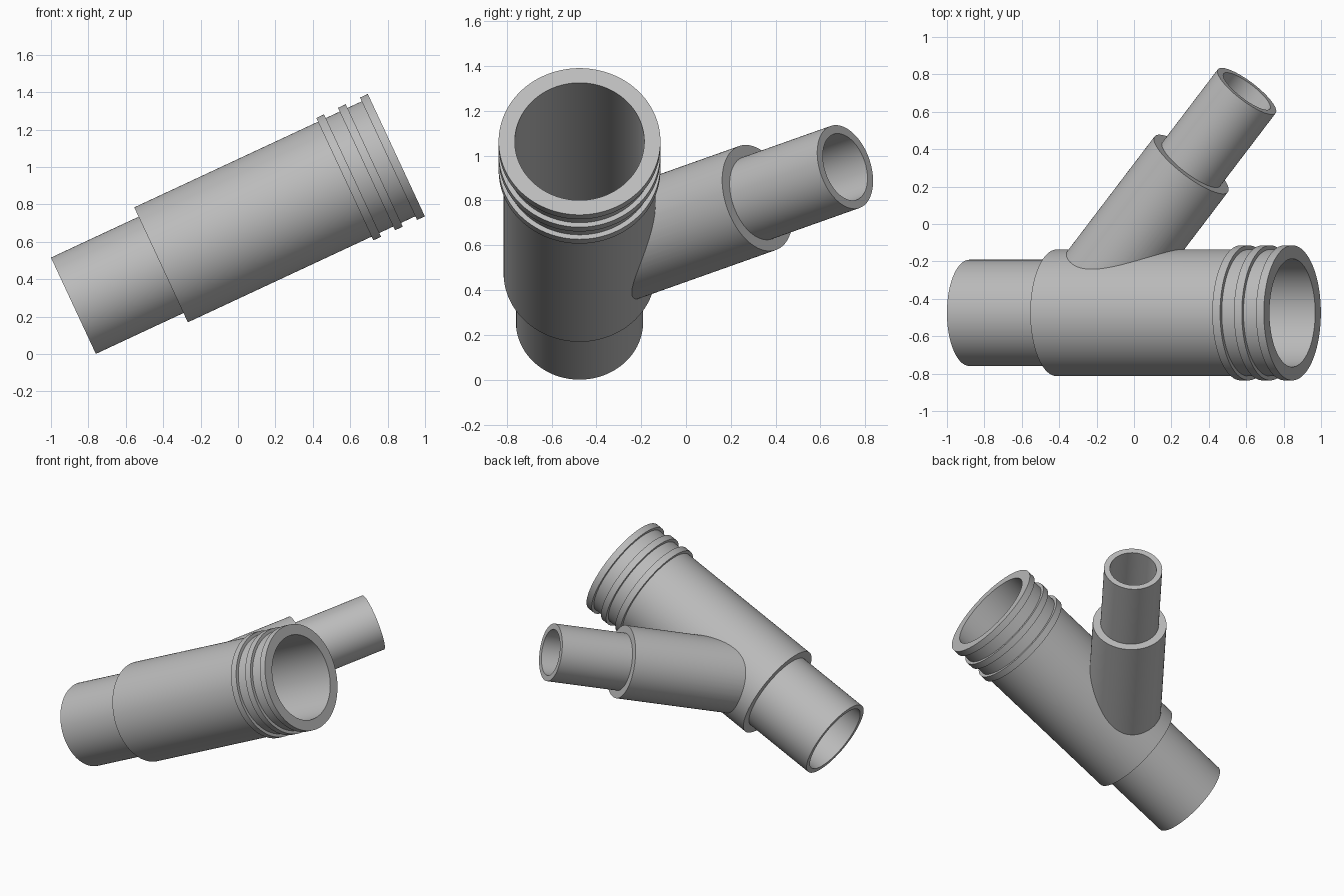
import bpy, bmesh, math
from mathutils import Vector

SEGMENTS = 128
cube = bpy.data.objects.get("Cube")
if cube:
    bpy.data.objects.remove(cube, do_unlink=True)

grey = bpy.data.materials.new("plain grey")
grey.use_nodes = True
colour = (0.5, 0.5, 0.5, 1)
grey.diffuse_color = colour
grey.node_tree.nodes["Principled BSDF"].inputs["Base Color"].default_value = colour


def turned(name, origin, direction, profile):
    """Closed solid turned about an axis; profile is (distance, radius) pairs."""
    turn = direction.to_track_quat('Z', 'Y')
    bm = bmesh.new()
    rings = []
    for t, r in profile:
        ring = []
        for i in range(SEGMENTS):
            a = math.tau * i / SEGMENTS
            ring.append(bm.verts.new(origin + turn @ Vector((r * math.cos(a), r * math.sin(a), t))))
        rings.append(ring)
    for low, high in zip(rings, rings[1:]):
        for i in range(SEGMENTS):
            j = (i + 1) % SEGMENTS
            bm.faces.new((low[i], low[j], high[j], high[i]))
    bm.faces.new(rings[0][::-1])
    bm.faces.new(rings[-1])
    bmesh.ops.recalc_face_normals(bm, faces=bm.faces)
    mesh = bpy.data.meshes.new(name)
    bm.to_mesh(mesh)
    bm.free()
    mesh.materials.append(grey)
    obj = bpy.data.objects.new(name, mesh)
    bpy.context.collection.objects.link(obj)
    return obj


def combine(target, other, operation):
    mod = target.modifiers.new(operation.lower(), 'BOOLEAN')
    mod.operation, mod.solver, mod.object = operation, 'EXACT', other
    bpy.context.view_layer.objects.active = target
    bpy.ops.object.modifier_apply(modifier=mod.name)
    bpy.data.objects.remove(other, do_unlink=True)


# Axes: tilted main pipe, and a branch leaving it at fifty degrees
tilt, spread = math.radians(25), math.radians(50)
main_dir = Vector((math.cos(tilt), 0, math.sin(tilt)))
branch_dir = main_dir * math.cos(spread) + Vector((0, math.sin(spread), 0))
start = Vector((-0.88, -0.475, 0.258))
length, step = 1.905, 0.517
joint = start + main_dir * 0.642
branch_length, branch_step = 1.547, 1.037

# Main pipe: narrow spigot, wide body, three raised ribs at the mouth
outline = [(0, 0.284), (step, 0.284), (step, 0.339)]
for back in (0.304, 0.176, 0.046):
    a, b = length - back, length - back + 0.046
    outline += [(a, 0.339), (a, 0.361), (b, 0.361)]
    if back > 0.1:
        outline.append((b, 0.339))
fitting = turned("pipe_fitting", start, main_dir, outline)

# Branch pipe with a stepped sleeve
branch = turned("branch_pipe", joint, branch_dir,
                [(0, 0.246), (branch_step, 0.246), (branch_step, 0.194), (branch_length, 0.194)])
combine(fitting, branch, 'UNION')

# Hollow bores
main_bore = turned("main_bore", start, main_dir,
                   [(-0.1, 0.25), (0.56, 0.25), (0.56, 0.289), (length + 0.1, 0.289)])
combine(fitting, main_bore, 'DIFFERENCE')
branch_bore = turned("branch_bore", joint, branch_dir, [(0, 0.155), (branch_length + 0.1, 0.155)])
combine(fitting, branch_bore, 'DIFFERENCE')

# Smooth walls, sharp rims
bpy.ops.object.select_all(action='DESELECT')
fitting.select_set(True)
bpy.context.view_layer.objects.active = fitting
bpy.ops.object.shade_smooth_by_angle(angle=math.radians(30))
